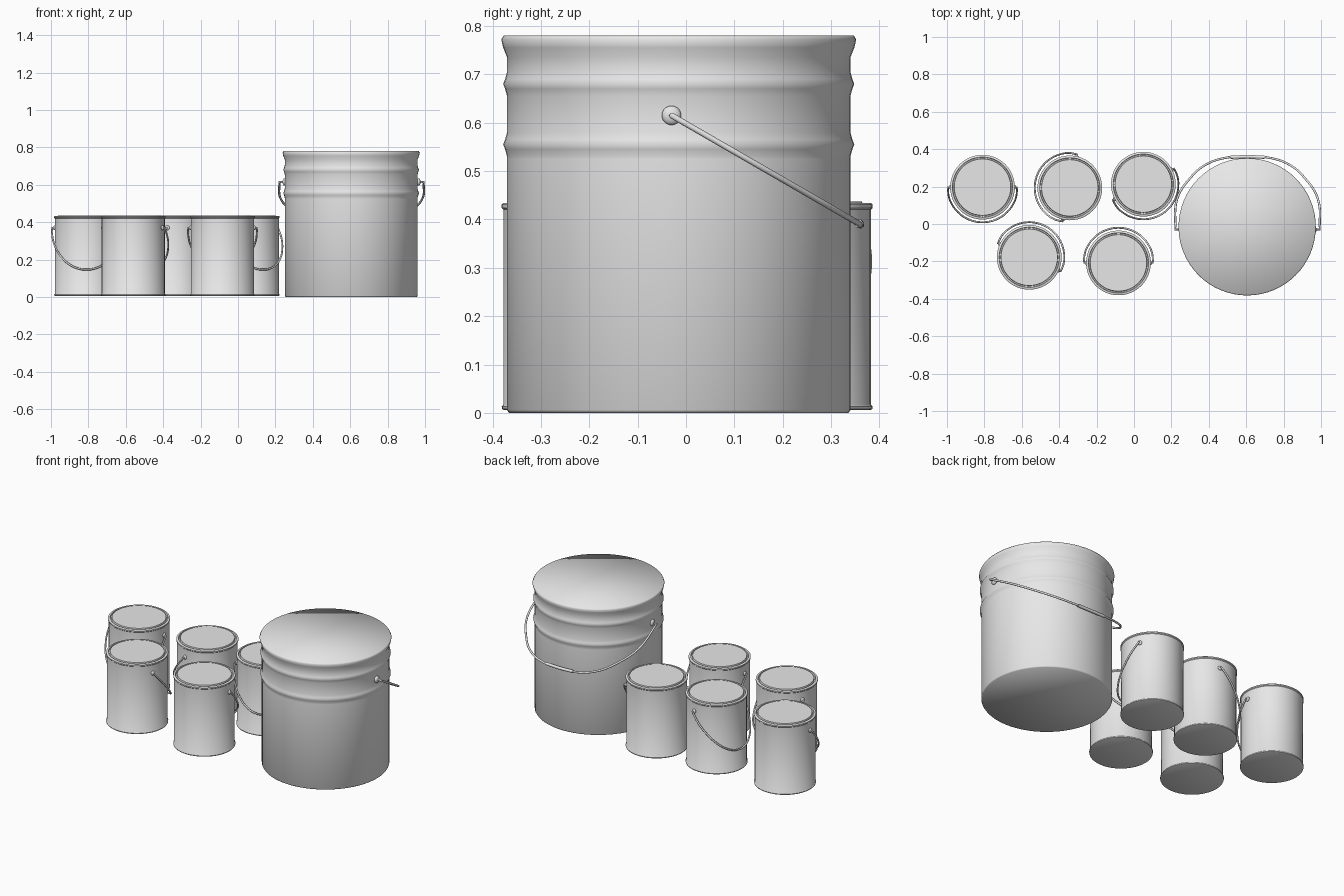
import bpy
import bmesh
from math import cos, sin, pi, radians
from mathutils import Vector

cube = bpy.data.objects.get("Cube")
if cube:
    bpy.data.objects.remove(cube, do_unlink=True)

GREY = (0.8, 0.8, 0.8, 1.0)
metal = bpy.data.materials.new("plain_grey_metal")
metal.use_nodes = True
metal.diffuse_color = GREY
metal.node_tree.nodes["Principled BSDF"].inputs["Base Color"].default_value = GREY


def activate(obj):
    bpy.ops.object.select_all(action="DESELECT")
    obj.select_set(True)
    bpy.context.view_layer.objects.active = obj


def lathe(name, profile, centre, segments):
    """Revolve a (radius, height) profile and close both ends."""
    bm = bmesh.new()
    rings = []
    for r, z in profile:
        rings.append([bm.verts.new((r * cos(2 * pi * i / segments),
                                    r * sin(2 * pi * i / segments), z))
                      for i in range(segments)])
    for low, high in zip(rings, rings[1:]):
        for i in range(segments):
            j = (i + 1) % segments
            bm.faces.new((low[i], low[j], high[j], high[i]))
    bm.faces.new(rings[0][::-1])
    bm.faces.new(rings[-1])
    mesh = bpy.data.meshes.new(name)
    bm.to_mesh(mesh)
    bm.free()
    mesh.materials.append(metal)
    obj = bpy.data.objects.new(name, mesh)
    bpy.context.collection.objects.link(obj)
    obj.location = (centre[0], centre[1], 0)
    activate(obj)
    return obj


def wire(name, half, pivot, heading, tilt, radius):
    """Mirrored wire bail, swung from its pivot towards a heading."""
    points = half + [(-u, v) for u, v in reversed(half[:-1])]
    curve = bpy.data.curves.new(name, "CURVE")
    curve.dimensions = "3D"
    curve.bevel_depth = radius
    curve.bevel_resolution = 2
    curve.resolution_u = 6
    curve.use_fill_caps = True
    spline = curve.splines.new("BEZIER")
    spline.bezier_points.add(len(points) - 1)
    for i, (p, (u, v)) in enumerate(zip(spline.bezier_points, points)):
        p.co = (u, v, 0)
        bend = i < 2 or i > len(points) - 3
        p.handle_left_type = p.handle_right_type = "VECTOR" if bend else "AUTO"
    curve.materials.append(metal)
    obj = bpy.data.objects.new(name, curve)
    bpy.context.collection.objects.link(obj)
    obj.location = pivot
    obj.rotation_euler = (-radians(tilt), 0, radians(heading - 90))
    activate(obj)
    bpy.ops.object.convert(target="MESH")
    bpy.ops.object.shade_smooth_by_angle(angle=radians(50))


def knobs(name, pivot, reach, heading, radius):
    """Pair of domed pivots on opposite sides of the wall."""
    a = radians(heading - 90)
    for side, label in ((1, "left"), (-1, "right")):
        offset = Vector((cos(a), sin(a), 0)) * reach * side
        bpy.ops.mesh.primitive_uv_sphere_add(
            segments=16, ring_count=10, radius=radius,
            location=Vector(pivot) + offset, rotation=(0, 0, a))
        obj = bpy.context.object
        obj.name = f"{name}_{label}"
        obj.scale = (0.6, 1, 1)
        obj.data.materials.append(metal)
        bpy.ops.object.shade_smooth()


# Large pail: flared rim and two raised hoops
pail_profile = [(0.351, 0), (0.355, 0.006), (0.355, 0.525)]
for z in (0.555, 0.68):
    pail_profile += [(0.355, z - 0.025), (0.359, z - 0.01), (0.363, z),
                     (0.359, z + 0.01), (0.355, z + 0.025)]
pail_profile += [(0.355, 0.735), (0.363, 0.755), (0.367, 0.772), (0.362, 0.78)]
lathe("large_pail", pail_profile, (0.605, -0.015), 64)
bpy.ops.object.shade_smooth()

# Pail handle with a slim grip sleeve
pail_pivot = (0.607, -0.03, 0.615)
wire("pail_handle", [(0.345, 0), (0.386, 0), (0.376, 0.19), (0.305, 0.32),
                     (0.225, 0.4), (0.11, 0.445), (0, 0.45)],
     pail_pivot, 90, 30, 0.006)
wire("pail_grip", [(0.09, 0.447), (0.045, 0.449), (0, 0.45)],
     pail_pivot, 90, 30, 0.009)
knobs("pail_knob", pail_pivot, 0.357, 90, 0.02)

# Small cans: bead at the foot, rolled rim, grooved lid
can_profile = [(0.168, 0.006), (0.172, 0.008), (0.173, 0.013), (0.169, 0.018),
               (0.169, 0.42), (0.173, 0.424), (0.173, 0.431), (0.169, 0.434),
               (0.161, 0.434), (0.159, 0.424), (0.153, 0.424), (0.151, 0.437)]
bail = [(0.165, 0), (0.184, 0)]
bail += [(0.187 * cos(t * pi / 12), 0.292 * sin(t * pi / 12)) for t in range(1, 7)]

# Each can: centre x, centre y, direction its handle hangs
cans = [(-0.81, 0.197, -90), (-0.343, 0.193, 168), (0.05, 0.213, -63),
        (-0.56, -0.178, 66), (-0.083, -0.208, 90)]
for n, (x, y, heading) in enumerate(cans, 1):
    pivot = (x, y, 0.37)
    lathe(f"small_can_{n}", can_profile, (x, y), 48)
    bpy.ops.object.shade_smooth_by_angle(angle=radians(40))
    wire(f"can_handle_{n}", bail, pivot, heading, 50, 0.005)
    knobs(f"can_knob_{n}", pivot, 0.171, heading, 0.013)
